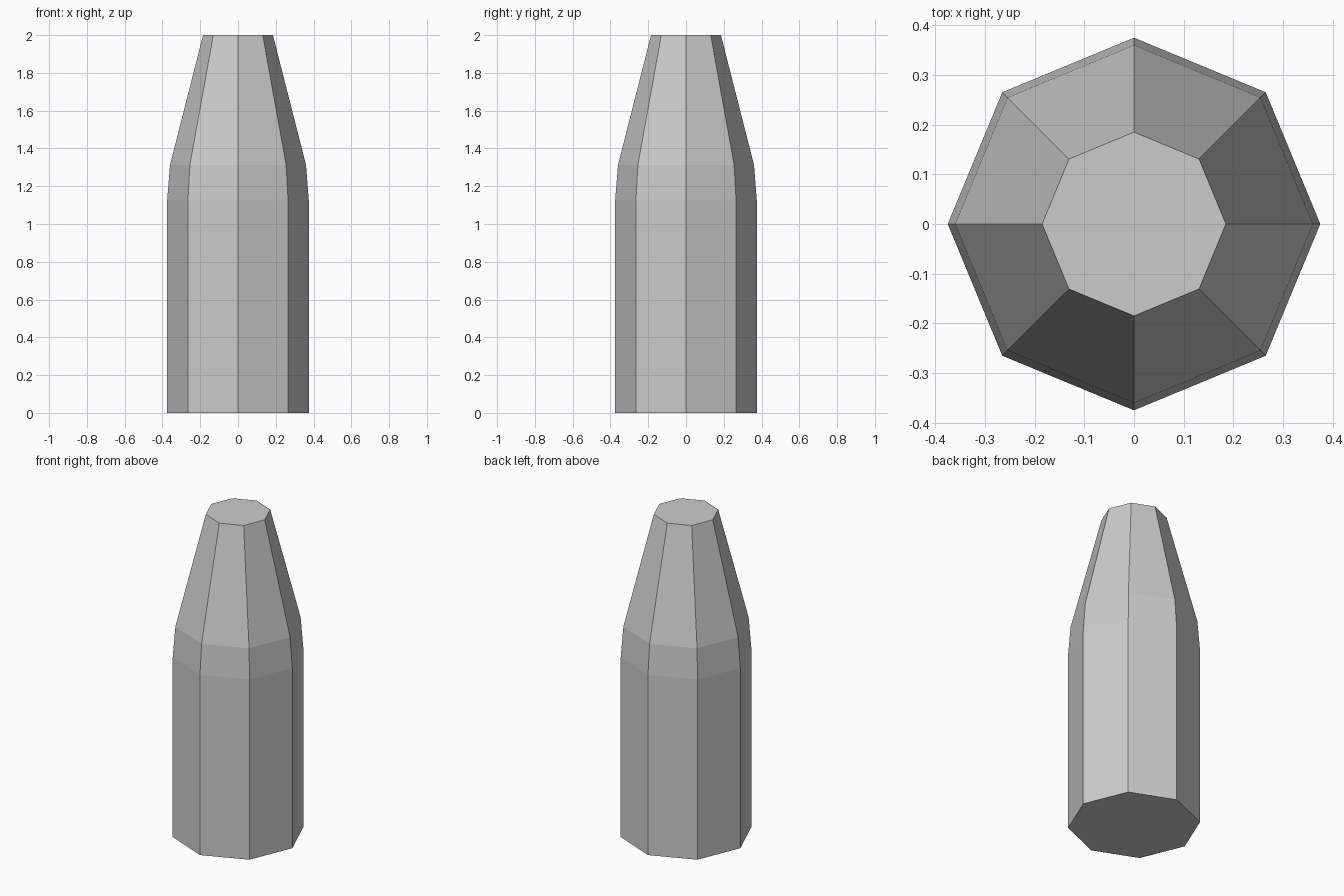
import bpy, bmesh
from math import cos, sin, pi

if "Cube" in bpy.data.objects:
    bpy.data.objects.remove(bpy.data.objects["Cube"])

SIDES = 8
# (radius, height) profile: straight body, slight shoulder, tapered tip
PROFILE = [(0.375, 0.0), (0.375, 1.125), (0.36, 1.313), (0.185, 2.0)]

bm = bmesh.new()
rings = [[bm.verts.new((r * cos(2 * pi * i / SIDES), r * sin(2 * pi * i / SIDES), z))
          for i in range(SIDES)] for r, z in PROFILE]

# Flat side panels
for low, high in zip(rings, rings[1:]):
    for i in range(SIDES):
        j = (i + 1) % SIDES
        bm.faces.new((low[i], low[j], high[j], high[i]))

# Bottom and top caps
bm.faces.new(rings[0][::-1])
bm.faces.new(rings[-1])

mesh = bpy.data.meshes.new("tapered_post")
bm.to_mesh(mesh)
bm.free()
bpy.context.collection.objects.link(bpy.data.objects.new("tapered_post", mesh))
